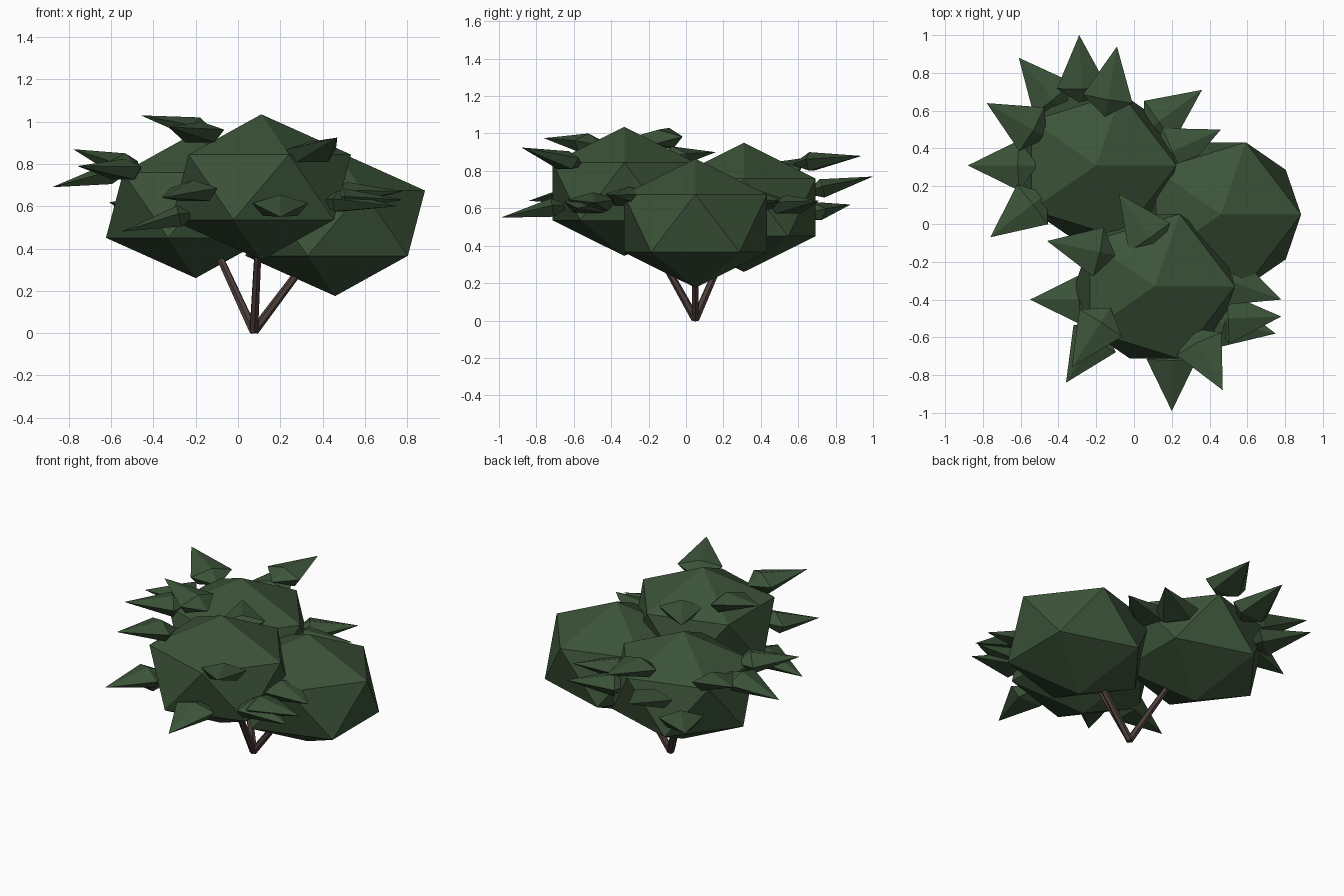
import bpy
import bmesh
from math import radians, cos, sin, tau
from mathutils import Vector, Matrix

cube = bpy.data.objects.get("Cube")
if cube:
    bpy.data.objects.remove(cube, do_unlink=True)


def make_material(name, color):
    mat = bpy.data.materials.new(name)
    mat.use_nodes = True
    mat.diffuse_color = color
    mat.node_tree.nodes["Principled BSDF"].inputs["Base Color"].default_value = color
    return mat


green = make_material("leaf green", (0.045, 0.088, 0.041, 1))
brown = make_material("bark brown", (0.075, 0.048, 0.042, 1))


def finish(name, bm, mat):
    """Turn a bmesh into a flat shaded object with one material."""
    bmesh.ops.recalc_face_normals(bm, faces=bm.faces)
    mesh = bpy.data.meshes.new(name)
    bm.to_mesh(mesh)
    bm.free()
    mesh.materials.append(mat)
    obj = bpy.data.objects.new(name, mesh)
    bpy.context.collection.objects.link(obj)
    return obj


def foliage(name, center):
    """Squashed icosahedron clump."""
    bm = bmesh.new()
    shape = Matrix.Translation(center) @ Matrix.Diagonal((0.475, 0.45, 0.345, 1))
    bmesh.ops.create_icosphere(bm, subdivisions=1, radius=1, matrix=shape)
    finish(name, bm, green)


def branch(name, start, end):
    """Thin six-sided stem between two points."""
    bm = bmesh.new()
    axis = end - start
    turn = axis.to_track_quat("Z", "Y").to_matrix().to_4x4()
    bmesh.ops.create_cone(bm, cap_ends=True, segments=6, radius1=0.022, radius2=0.015,
                          depth=axis.length,
                          matrix=Matrix.Translation((start + end) / 2) @ turn)
    finish(name, bm, brown)


def leaf(name, tip, yaw, pitch, length=0.38, width=0.14, thick=0.055):
    """Flattened spindle: long point outward, blunt point inward."""
    bm = bmesh.new()
    point = bm.verts.new((0, 0, 0))
    root = bm.verts.new((-length, 0, 0))
    ring = [bm.verts.new((-0.74 * length, width * cos(tau * i / 5 + tau / 4),
                          thick * sin(tau * i / 5 + tau / 4))) for i in range(5)]
    for a, b in zip(ring, ring[1:] + ring[:1]):
        bm.faces.new((point, a, b))
        bm.faces.new((root, b, a))
    place = (Matrix.Translation(tip) @ Matrix.Rotation(radians(yaw), 4, "Z")
             @ Matrix.Rotation(radians(-pitch), 4, "Y"))
    bmesh.ops.transform(bm, matrix=place, verts=bm.verts)
    finish(name, bm, green)


# Foliage clumps, each carried by a branch from the shared foot
clumps = {
    "front": Vector((0.11, -0.33, 0.69)),
    "back": Vector((-0.2, 0.31, 0.605)),
    "left": Vector((0.46, 0.05, 0.52)),
}
foot = Vector((0.075, 0.05, 0.008))
for side, center in clumps.items():
    foliage(side + "_foliage", center)
    branch(side + "_branch", foot, center)

# Pointed leaves: tip position, heading and upward tilt in degrees
back_leaves = [
    ((-0.29, 1.0, 0.77), 93, 14),
    ((-0.09, 0.94, 0.88), 80, 7),
    ((-0.61, 0.88, 0.62), 130, 8),
    ((-0.78, 0.64, 0.87), 150, 15),
    ((-0.88, 0.31, 0.69), 180, -12),
    ((-0.76, -0.07, 0.79), 218, 4),
    ((0.36, 0.71, 0.64), 36, 5),
    ((0.46, 0.5, 0.64), 24, 0),
]
front_leaves = [
    ((-0.08, 0.16, 0.9), 125, 5),
    ((-0.46, -0.09, 1.03), 168, 13),
    ((-0.55, -0.4, 0.48), 180, -14),
    ((-0.36, -0.84, 0.64), 237, -6),
    ((-0.33, -0.76, 0.975), 237, 6),
    ((0.2, -0.99, 0.55), 270, -10),
    ((0.47, -0.88, 0.925), 297, 15),
    ((0.75, -0.58, 0.6), -12, -4),
    ((0.78, -0.49, 0.63), 2, 0),
    ((0.78, -0.4, 0.67), -20, 2),
]
for side, leaves in (("back", back_leaves), ("front", front_leaves)):
    for i, (tip, yaw, pitch) in enumerate(leaves):
        leaf(f"{side}_leaf_{i + 1}", tip, yaw, pitch)
